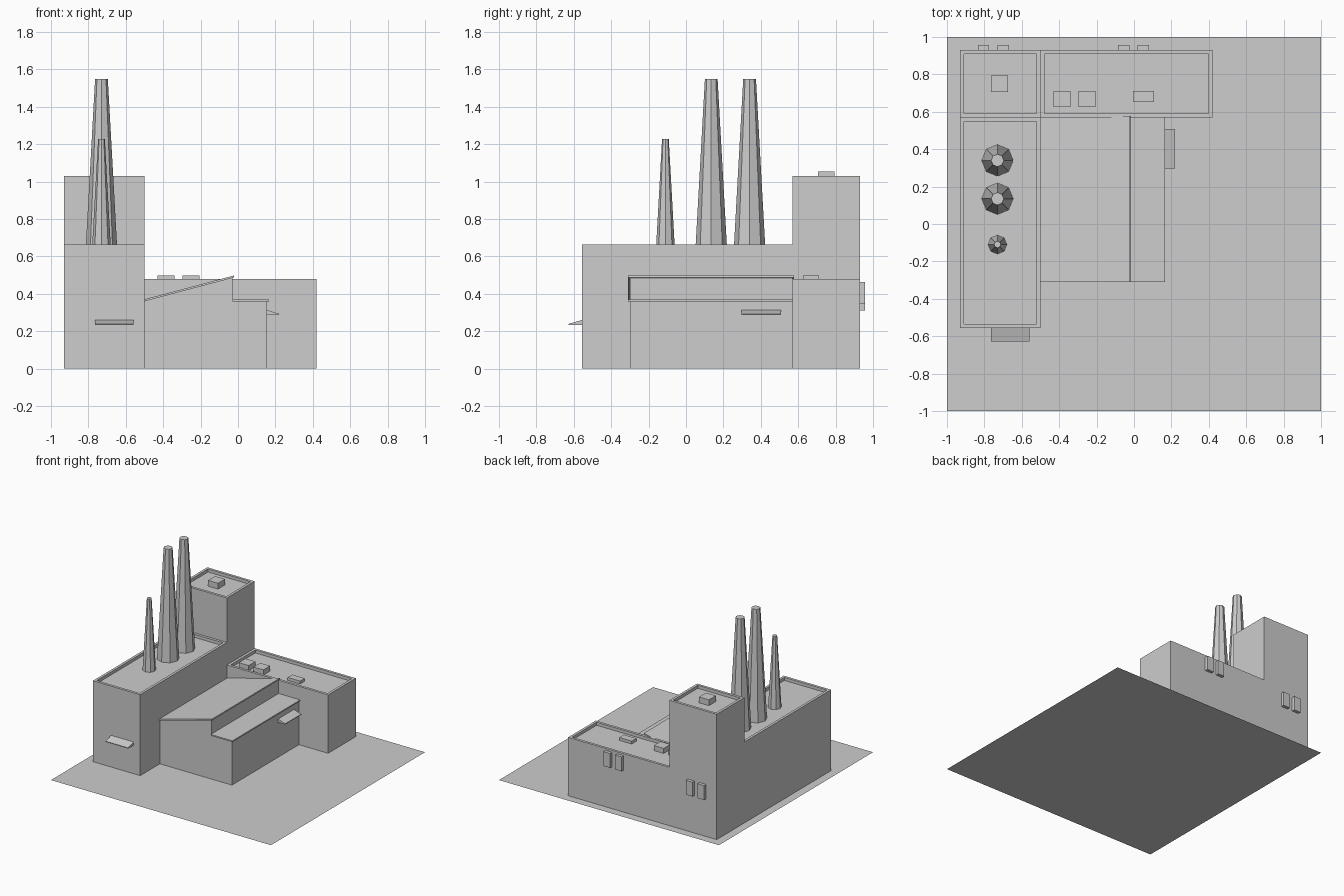
import bpy, bmesh, math
from mathutils import Matrix

cube = bpy.data.objects.get("Cube")
if cube:
    bpy.data.objects.remove(cube, do_unlink=True)

grey = bpy.data.materials.new("plain_grey")
grey.use_nodes = True
GREY = (0.61, 0.61, 0.61, 1)
grey.diffuse_color = GREY
grey.node_tree.nodes["Principled BSDF"].inputs["Base Color"].default_value = GREY


def finish(name, bm):
    bmesh.ops.recalc_face_normals(bm, faces=bm.faces)
    mesh = bpy.data.meshes.new(name)
    bm.to_mesh(mesh)
    bm.free()
    mesh.materials.append(grey)
    obj = bpy.data.objects.new(name, mesh)
    bpy.context.collection.objects.link(obj)
    return obj


def box_bm(x, y, z):
    bm = bmesh.new()
    bmesh.ops.create_cube(bm, size=1)
    for v in bm.verts:
        v.co = [r[0] if c < 0 else r[1] for c, r in zip(v.co, (x, y, z))]
    return bm


def box(name, x, y, z):
    return finish(name, box_bm(x, y, z))


def block(name, x, y, height, rim=0.03, depth=0.025):
    """Building block whose flat roof sits below a parapet."""
    bm = box_bm(x, y, (0, height))
    bm.normal_update()
    roof = max(bm.faces, key=lambda f: f.calc_center_median().z)
    bmesh.ops.inset_region(bm, faces=[roof], thickness=rim)
    floor = bmesh.ops.extrude_discrete_faces(bm, faces=[roof])["faces"][0]
    for v in floor.verts:
        v.co.z -= depth
    return finish(name, bm)


def prism(name, profile, start, end, axis="y"):
    """Extrude a closed profile along x or y."""
    def place(a, z, t):
        return (a, t, z) if axis == "y" else (t, a, z)
    bm = bmesh.new()
    rings = [[bm.verts.new(place(a, z, t)) for a, z in profile] for t in (start, end)]
    bm.faces.new(rings[0])
    bm.faces.new(rings[1])
    n = len(profile)
    for i in range(n):
        j = (i + 1) % n
        bm.faces.new((rings[0][i], rings[0][j], rings[1][j], rings[1][i]))
    return finish(name, bm)


def chimney(name, y, radius, top_radius, top, bottom=0.63):
    bm = bmesh.new()
    bmesh.ops.create_cone(bm, cap_ends=True, segments=8, radius1=radius,
                          radius2=top_radius, depth=top - bottom,
                          matrix=Matrix.Translation((-0.73, y, (top + bottom) / 2)))
    return finish(name, bm)


# Ground sheet
bm = bmesh.new()
bmesh.ops.create_grid(bm, x_segments=1, y_segments=1, size=1)
finish("ground_sheet", bm)

# Main blocks
block("main_hall", (-0.93, -0.5), (-0.555, 0.57), 0.665)
block("tower", (-0.93, -0.5), (0.57, 0.93), 1.03)
block("back_wing", (-0.5, 0.42), (0.57, 0.93), 0.48)

# Stepped shed with a sloped upper roof and a flat lower roof
prism("shed_walls", [(-0.5, 0), (0.155, 0), (0.155, 0.362), (-0.03, 0.362),
                     (-0.03, 0.485), (-0.5, 0.36)], -0.3, 0.57)
prism("shed_sloped_roof", [(-0.5, 0.36), (-0.03, 0.485), (-0.02, 0.488),
                           (-0.022, 0.498), (-0.5, 0.371)], -0.31, 0.577)
box("shed_flat_roof", (-0.03, 0.166), (-0.31, 0.57), (0.36, 0.371))

# Chimneys
chimney("tall_chimney_back", 0.34, 0.085, 0.034, 1.55)
chimney("tall_chimney_front", 0.135, 0.085, 0.034, 1.55)
chimney("short_chimney", -0.11, 0.051, 0.018, 1.228)

# Rooftop units
box("tower_roof_unit", (-0.765, -0.675), (0.705, 0.795), (1.0, 1.053))
for i, x in enumerate((-0.43, -0.296)):
    box(f"wing_roof_unit_{i + 1}", (x, x + 0.09), (0.625, 0.712), (0.45, 0.497))
box("wing_low_roof_unit", (-0.005, 0.108), (0.652, 0.712), (0.45, 0.479))

# Wedge awnings over the doors
prism("front_awning", [(-0.55, 0.262), (-0.627, 0.24), (-0.627, 0.234), (-0.55, 0.234)],
      -0.765, -0.56, "x")
prism("side_awning", [(0.15, 0.316), (0.22, 0.293), (0.22, 0.287), (0.15, 0.287)],
      0.298, 0.507)

# Window boxes on the back wall
for i, (x, z) in enumerate(((-0.834, 0.31), (-0.729, 0.31), (-0.085, 0.345), (0.02, 0.345))):
    box(f"back_window_box_{i + 1}", (x, x + 0.06), (0.92, 0.956), (z, z + 0.118))
